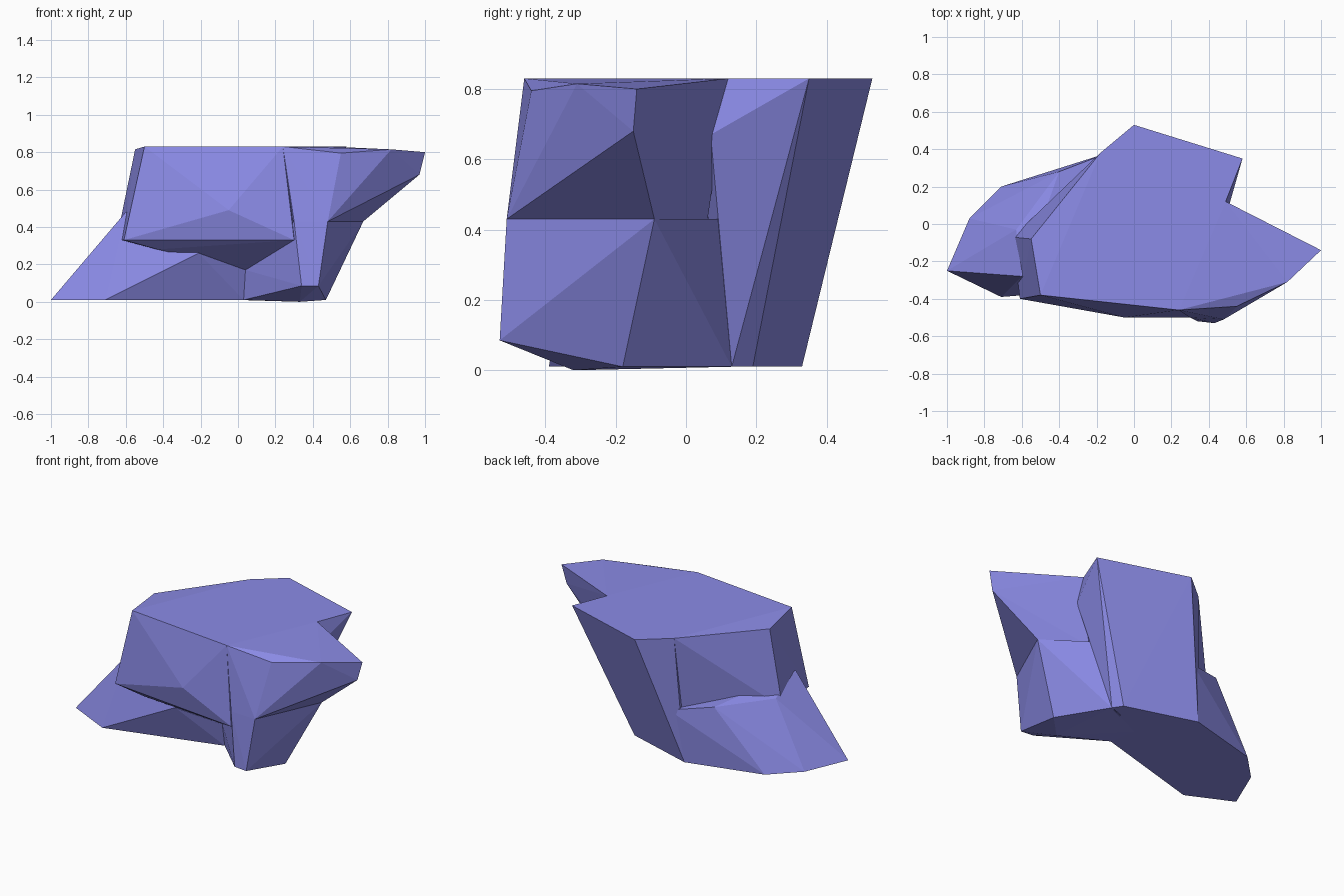
import bpy, bmesh

if "Cube" in bpy.data.objects:
    bpy.data.objects.remove(bpy.data.objects["Cube"])


def chunk(name, pts):
    """One faceted convex boulder wrapped around a few corner points."""
    bm = bmesh.new()
    for p in pts:
        bm.verts.new(p)
    res = bmesh.ops.convex_hull(bm, input=bm.verts[:])
    junk = {v for v in res["geom_interior"] + res["geom_unused"]
            if isinstance(v, bmesh.types.BMVert)}
    bmesh.ops.delete(bm, geom=list(junk), context='VERTS')
    bmesh.ops.recalc_face_normals(bm, faces=bm.faces[:])
    me = bpy.data.meshes.new(name)
    bm.to_mesh(me)
    bm.free()
    me.materials.append(stone)
    ob = bpy.data.objects.new(name, me)
    bpy.context.collection.objects.link(ob)
    return ob


# Violet-blue stone
stone = bpy.data.materials.new("violet_stone")
stone.diffuse_color = (.26, .26, .8, 1)
stone.use_nodes = True
stone.node_tree.nodes["Principled BSDF"].inputs["Base Color"].default_value = stone.diffuse_color

T = 0.83  # height of the flat top

# Main upper block with the broad front face
rock = chunk("rock", [
    (-.55, -.08, .815), (-.5, -.38, T), (.24, -.46, T), (.49, .12, T), (-.18, .38, T),
    (-.61, -.40, .33), (-.05, -.50, .49), (.30, -.50, .33), (-.43, -.36, .28),
    (.04, -.22, .17), (-.65, -.07, .33), (-.13, .385, .35), (.30, .10, .33)])

# Leaning slab at the back, ground to top
back = chunk("back_slab", [
    (0, .53, T), (.58, .35, T), (.49, .12, T), (-.18, .38, T), (-.1, 0, T),
    (-.12, .39, .35), (-.22, .33, .01), (.24, .19, .01), (.28, .13, .01),
    (-.1, 0, .01), (.50, .07, .67)])

# Low sloping foot on the left
left = chunk("left_foot", [
    (-1, -.25, .01), (-.71, -.39, .01), (.03, -.18, .01), (.24, .19, .01),
    (-.22, .33, .01), (-.71, .20, .01), (-.88, .03, .01),
    (-.60, -.28, .48), (-.21, -.35, .26), (.04, -.22, .17),
    (-.63, -.03, .40), (-.40, .28, .40), (-.14, .38, .35)])

# Lower right pillar
pillar = chunk("right_pillar", [
    (.34, -.52, .085), (.43, -.53, .085), (.33, -.32, 0), (.47, -.18, .01),
    (.03, -.18, .01), (.28, .13, .01), (.04, -.22, .17), (.30, -.49, .33), (0, 0, .01),
    (.30, -.50, .43), (.48, -.51, .43), (.67, -.09, .43), (.39, .11, .43)])

# Overhanging ledge on the upper right
ledge = chunk("right_ledge", [
    (.24, -.46, T), (.49, .12, T), (.55, -.44, .795), (.82, -.31, .815),
    (1, -.14, .80), (.97, -.15, .68), (.67, -.09, .43), (.48, -.51, .43),
    (.30, -.50, .43), (.40, .06, .42), (.50, .07, .67), (.1, 0, .6)])

# Fuse the chunks into one stone
bpy.context.view_layer.objects.active = rock
for part in (back, left, pillar, ledge):
    mod = rock.modifiers.new("fuse", 'BOOLEAN')
    mod.operation = 'UNION'
    mod.solver = 'EXACT'
    mod.object = part
    bpy.ops.object.modifier_apply(modifier=mod.name)
    bpy.data.objects.remove(part, do_unlink=True)
